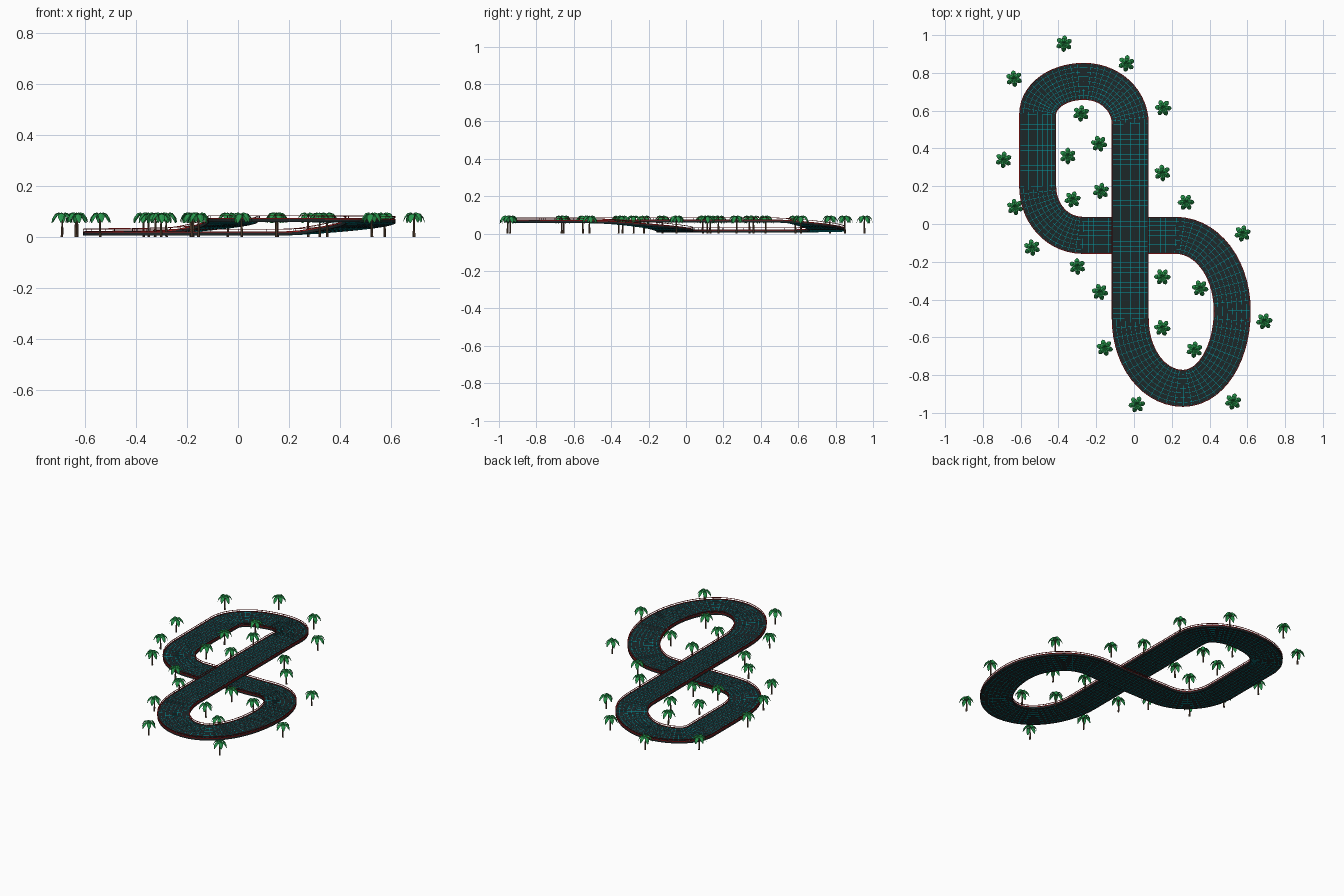
import bpy, bmesh, math, random
from mathutils import Vector

if "Cube" in bpy.data.objects:
    bpy.data.objects.remove(bpy.data.objects["Cube"])

random.seed(4)


def material(name, color):
    m = bpy.data.materials.new(name)
    m.diffuse_color = (*color, 1)
    m.use_nodes = True
    m.node_tree.nodes["Principled BSDF"].inputs["Base Color"].default_value = m.diffuse_color
    return m


BLACK = material("asphalt", (0.012, 0.02, 0.022))
CYAN = material("grid_cyan", (0.0, 0.36, 0.4))
RED = material("rail_red", (0.35, 0.01, 0.01))
GREEN = material("leaf_green", (0.02, 0.3, 0.07))
BROWN = material("trunk_brown", (0.12, 0.07, 0.04))


def make_mesh(name, bm, mat):
    bmesh.ops.recalc_face_normals(bm, faces=bm.faces)
    me = bpy.data.meshes.new(name)
    bm.to_mesh(me)
    bm.free()
    me.materials.append(mat)
    return me


def add(name, me, loc=(0, 0, 0), yaw=0):
    o = bpy.data.objects.new(name, me)
    o.location, o.rotation_euler.z = loc, yaw
    bpy.context.collection.objects.link(o)
    return o


# centre line: knot (deck height in z) and corner towards the next knot (None = straight)
LO, HI = 0.019, 0.072
KNOTS = [((-0.02, -0.5, HI), None),
         ((-0.02, 0.53, HI), (-0.02, 0.755)),
         ((-0.265, 0.755, 0.024), (-0.51, 0.755)),
         ((-0.51, 0.58, LO), None),
         ((-0.51, 0.2, LO), (-0.51, -0.06)),
         ((-0.27, -0.06, LO), None),
         ((0.22, -0.06, LO), (0.52, -0.06)),
         ((0.52, -0.46, 0.069), (0.52, -0.87)),
         ((0.26, -0.87, HI), (-0.02, -0.87))]

path = []
for i, (p, corner) in enumerate(KNOTS):
    a, b = Vector(p), Vector(KNOTS[(i + 1) % len(KNOTS)][0])
    n = 14 if corner else round((b - a).length / 0.027)
    for k in range(n):
        t = k / n
        q = a.lerp(b, t)
        if corner:
            c = Vector((*corner, 0))
            h1, h2 = a.lerp(c, 0.56), b.lerp(c, 0.56)
            s = 1 - t
            xy = a * s**3 + h1 * 3 * s * s * t + h2 * 3 * s * t * t + b * t**3
            q = Vector((xy.x, xy.y, q.z))
        path.append(q)
N = len(path)

# soften the ramp transitions
for _ in range(4):
    zs = [(path[i - 1].z + 2 * path[i].z + path[(i + 1) % N].z) / 4 for i in range(N)]
    for p, z in zip(path, zs):
        p.z = z

tangent = [(path[(i + 1) % N] - path[i - 1]).normalized() for i in range(N)]
side = [Vector((t.y, -t.x, 0)).normalized() for t in tangent]
UP = Vector((0, 0, 1))


def sweep(bm, o0, o1, z0, z1):
    """Closed rectangular bar following the track."""
    rings = [[bm.verts.new(path[i] + side[i] * o + UP * z)
              for o, z in ((o0, z0), (o1, z0), (o1, z1), (o0, z1))] for i in range(N)]
    for i in range(N):
        r, s = rings[i], rings[(i + 1) % N]
        for j in range(4):
            k = (j + 1) % 4
            bm.faces.new((r[j], r[k], s[k], s[j]))


def block(bm, i, o0, o1, z0, z1, half):
    """Box at path sample i, spanning sideways offsets o0..o1."""
    v = [bm.verts.new(path[i] + tangent[i] * d + side[i] * o + UP * z)
         for d in (-half, half) for o, z in ((o0, z0), (o1, z0), (o1, z1), (o0, z1))]
    for j in range(4):
        k = (j + 1) % 4
        bm.faces.new((v[j], v[k], v[k + 4], v[j + 4]))
    bm.faces.new(v[:4])
    bm.faces.new(v[4:])


W, T = 0.097, 0.013

# road slab
bm = bmesh.new()
sweep(bm, -W, W, -T, 0)
add("road_deck", make_mesh("road_deck", bm, BLACK))

# glowing grid lines, showing on top and underside
bm = bmesh.new()
for k in range(-3, 4):
    sweep(bm, k * 0.025 - 0.0008, k * 0.025 + 0.0008, -T - 0.0006, 0.0006)
for i in range(N):
    block(bm, i, -W + 0.006, W - 0.006, -T - 0.0007, 0.0007, 0.0008)
add("road_grid_lines", make_mesh("road_grid_lines", bm, CYAN))

# kerbs, guard rails and posts on both edges
kerb, posts = bmesh.new(), bmesh.new()
for s in (-1, 1):
    sweep(kerb, s * (W - 0.003), s * (W + 0.001), -0.002, 0.003)
    sweep(kerb, s * (W - 0.002), s * (W + 0.001), 0.010, 0.013)
    for i in range(0, N, 4):
        block(posts, i, s * (W - 0.002), s * W, 0.0, 0.011, 0.001)
add("guard_rails", make_mesh("guard_rails", kerb, RED))
add("rail_posts", make_mesh("rail_posts", posts, BLACK))

# palm trunk: tapering, slightly bent six-sided stem
bm = bmesh.new()
prev = None
for k in range(5):
    t = k / 4
    r = 0.0055 - 0.0025 * t
    ring = [bm.verts.new((0.006 * t * (t - 1) + r * math.cos(j * math.pi / 3),
                          r * math.sin(j * math.pi / 3), 0.084 * t)) for j in range(6)]
    if prev:
        for j in range(6):
            bm.faces.new((prev[j], prev[j - 5], ring[j - 5], ring[j]))
    else:
        bm.faces.new(ring)
    prev = ring
bm.faces.new(prev)
trunk = make_mesh("palm_trunk", bm, BROWN)

# palm crown: arched, folded fronds (radius, height, half width)
FROND = [(0.0, 0.084, 0.003), (0.012, 0.096, 0.009), (0.026, 0.094, 0.013),
         (0.037, 0.08, 0.011), (0.044, 0.058, 0.002)]
bm = bmesh.new()
for f in range(6):
    a = f * math.pi / 3
    out, lat = Vector((math.cos(a), math.sin(a), 0)), Vector((-math.sin(a), math.cos(a), 0))
    rows = []
    for r, z, w in FROND:
        z -= 0.003 * (f % 2)
        rows.append([bm.verts.new(out * r + lat * w * s + UP * (z - 0.5 * w * abs(s)))
                     for s in (-1, 0, 1)])
    for p, q in zip(rows, rows[1:]):
        for j in (0, 1):
            bm.faces.new((p[j], p[j + 1], q[j + 1], q[j]))
crown = make_mesh("palm_fronds", bm, GREEN)

# palm positions around and inside the loops
PALMS = [(-.37, .955), (-.635, .77), (-.04, .85), (.155, .615), (-.28, .585), (-.69, .34),
         (-.35, .36), (-.185, .425), (.15, .27), (-.175, .175), (-.325, .13), (-.63, .09),
         (.275, .115), (-.54, -.125), (.575, -.05), (-.30, -.225), (.15, -.28), (.35, -.34),
         (-.18, -.36), (.69, -.515), (.15, -.55), (-.155, -.655), (.32, -.665),
         (.015, -.955), (.525, -.94)]
for n, (x, y) in enumerate(PALMS, 1):
    yaw = random.uniform(0, 6.28)
    add(f"palm_trunk_{n}", trunk, (x, y, 0), yaw)
    add(f"palm_fronds_{n}", crown, (x, y, 0), yaw)
